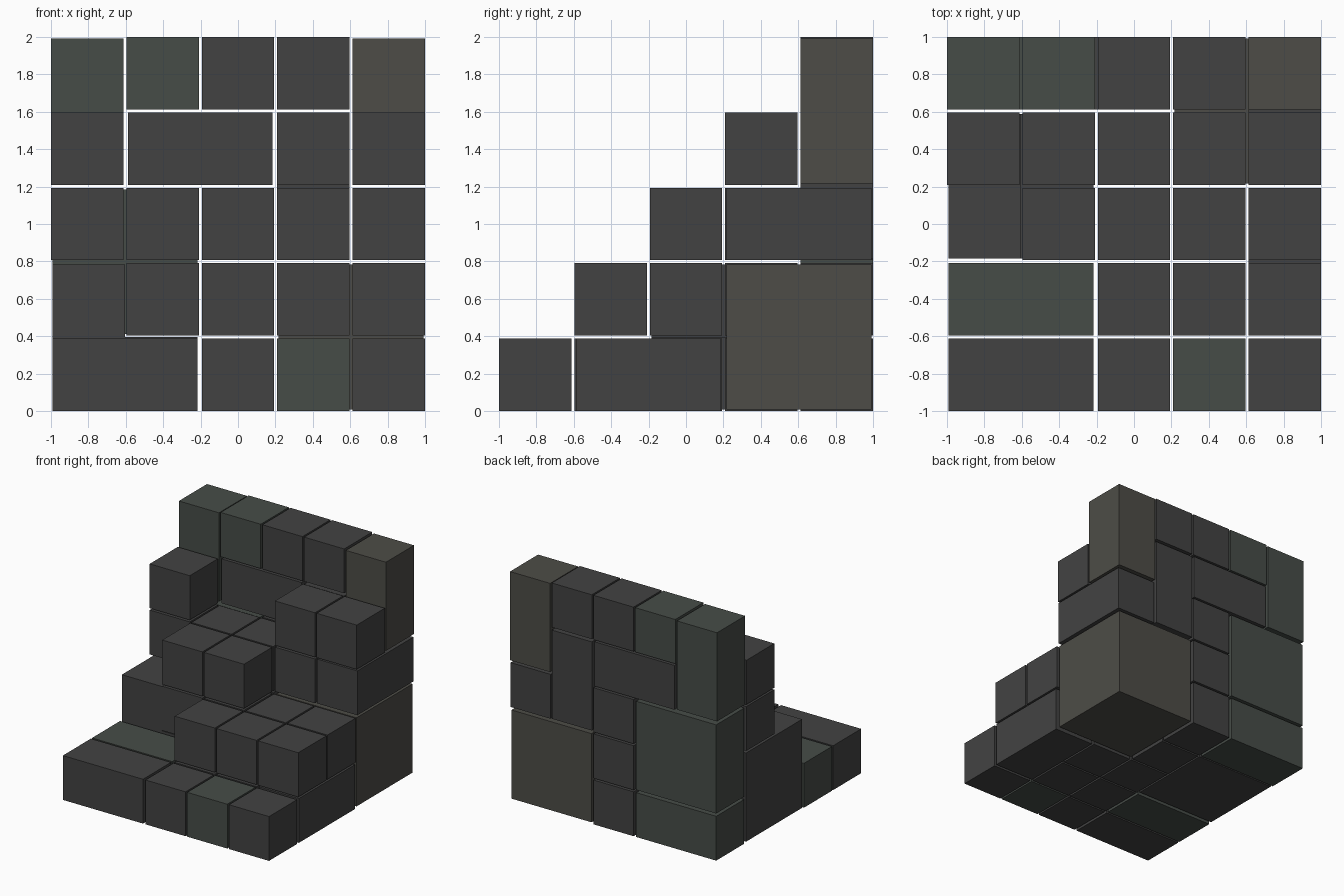
import bpy, bmesh

if "Cube" in bpy.data.objects:
    bpy.data.objects.remove(bpy.data.objects["Cube"])

C = 2 / 4.96      # grid pitch
S = 0.96          # each block shrinks about its own centre, leaving gaps


def material(name, rgb):
    m = bpy.data.materials.new(name)
    m.diffuse_color = (*rgb, 1)
    m.use_nodes = True
    m.node_tree.nodes["Principled BSDF"].inputs["Base Color"].default_value = m.diffuse_color
    return m


DARK = material("charcoal", (0.055, 0.055, 0.055))
GREEN = material("green_grey", (0.062, 0.073, 0.064))
TAN = material("tan_grey", (0.075, 0.073, 0.063))


def prism(name, outline, depth, centre, mat):
    """Extrude an x-z outline along y, centred on its bounding box."""
    bm = bmesh.new()
    face = bm.faces.new([bm.verts.new((x, -depth / 2, z)) for x, z in outline])
    ext = bmesh.ops.extrude_face_region(bm, geom=[face])
    bmesh.ops.translate(bm, vec=(0, depth, 0),
                        verts=[v for v in ext["geom"] if isinstance(v, bmesh.types.BMVert)])
    bmesh.ops.recalc_face_normals(bm, faces=bm.faces)
    bmesh.ops.scale(bm, vec=(C * S,) * 3, verts=bm.verts)
    mesh = bpy.data.meshes.new(name)
    bm.to_mesh(mesh)
    bm.free()
    mesh.materials.append(mat)
    ob = bpy.data.objects.new(name, mesh)
    ob.location = centre
    bpy.context.collection.objects.link(ob)


def centre(cell, size):
    x, y, z = (a + s / 2 for a, s in zip(cell, size))
    return ((x - 2.5) * C, (y - 2.5) * C, (z - 0.02) * C)


def block(name, cell, size, mat=DARK):
    w, d, h = size
    prism(name, [(-w/2, -h/2), (w/2, -h/2), (w/2, h/2), (-w/2, h/2)],
          d, centre(cell, size), mat)


# Column heights, rows front to back, columns left to right
heights = [(1, 1, 1, 1, 1),
           (1, 1, 2, 2, 2),
           (2, 3, 3, 2, 2),
           (4, 3, 3, 4, 4),
           (5, 5, 5, 5, 5)]

# Multi-cell blocks: name, first cell, size in cells, material
large = [("front_plank", (0, 0, 0), (2, 1, 1), DARK),
         ("second_plank", (0, 1, 0), (2, 1, 1), GREEN),
         ("right_base_block", (4, 1, 0), (1, 2, 1), DARK),
         ("back_right_cube", (3, 3, 0), (2, 2, 2), TAN),
         ("right_middle_block", (4, 3, 2), (1, 2, 1), DARK),
         ("back_right_post", (4, 4, 3), (1, 1, 2), TAN),
         ("back_centre_post", (3, 4, 2), (1, 1, 2), DARK),
         ("back_wall_plank", (1, 4, 3), (2, 1, 1), DARK),
         ("back_left_base", (0, 4, 0), (2, 1, 1), GREEN),
         ("back_left_panel", (0, 4, 1), (2, 1, 2), GREEN),
         ("back_left_post", (0, 4, 3), (1, 1, 2), GREEN)]

used = set()
for name, cell, size, mat in large:
    block(name, cell, size, mat)
    used |= {(cell[0] + i, cell[1] + j, cell[2] + k)
             for i in range(size[0]) for j in range(size[1]) for k in range(size[2])}

# L-shaped step on the left side
prism("left_step", [(-1, -1), (1, -1), (1, 0), (0, 0), (0, 1), (-1, 1)],
      2, centre((0, 2, 0), (2, 2, 2)), DARK)
used |= {(i, j, k) for i, k in ((0, 0), (1, 0), (0, 1)) for j in (2, 3)}

# Single cubes fill the remaining cells
green_cubes = {(3, 0, 0), (1, 4, 4)}
for j, row in enumerate(heights):
    for i, h in enumerate(row):
        for k in range(h):
            if (i, j, k) not in used:
                block(f"cube_{i}_{j}_{k}", (i, j, k), (1, 1, 1),
                      GREEN if (i, j, k) in green_cubes else DARK)
